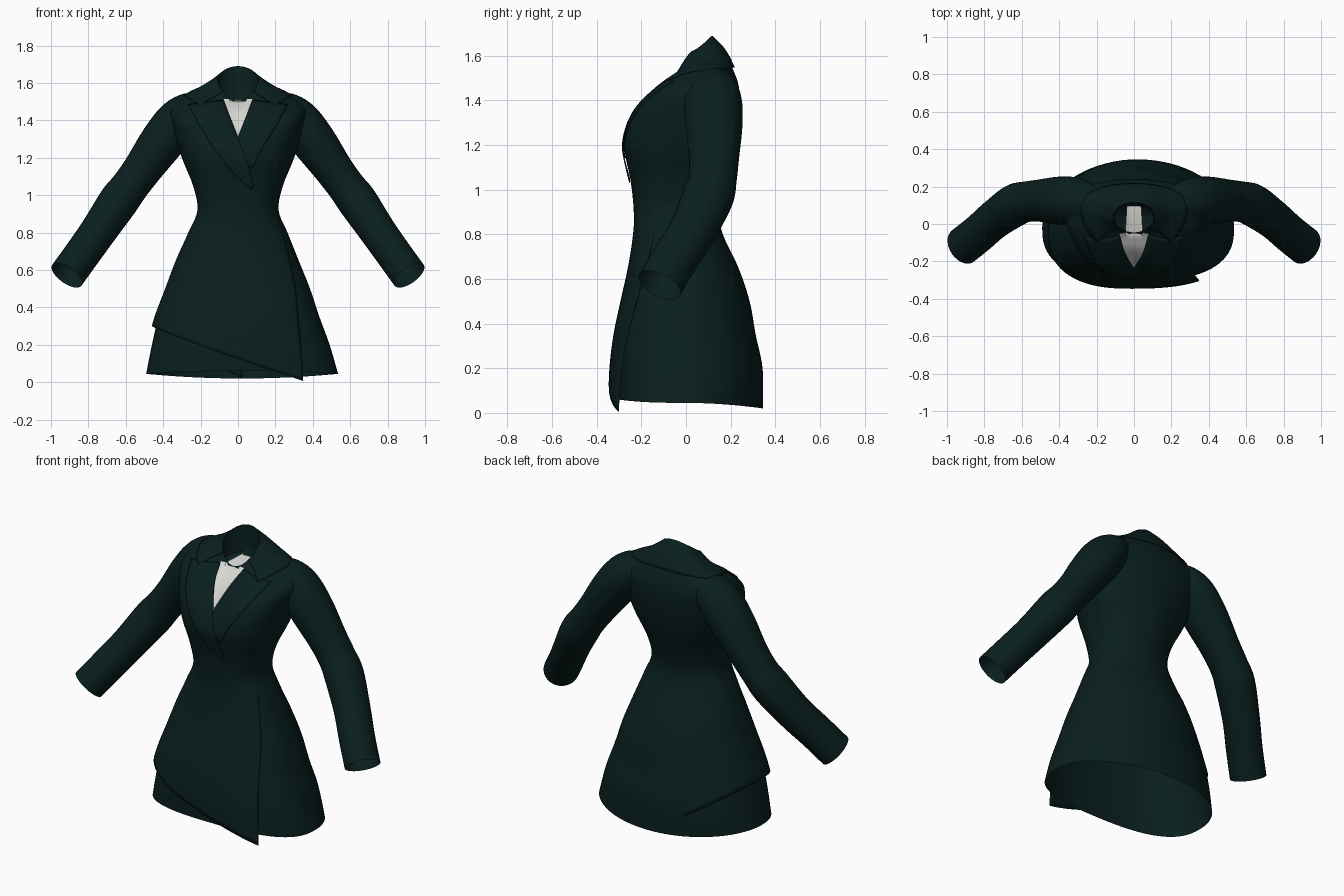
import bpy, math
from mathutils import Vector
from mathutils.bvhtree import BVHTree

if "Cube" in bpy.data.objects:
    bpy.data.objects.remove(bpy.data.objects["Cube"])


def material(name, rgb):
    m = bpy.data.materials.new(name)
    m.diffuse_color = (*rgb, 1)
    m.use_nodes = True
    m.node_tree.nodes["Principled BSDF"].inputs["Base Color"].default_value = m.diffuse_color
    return m


TEAL = material("dark_teal_cloth", (0.003, 0.0135, 0.0135))
WHITE = material("white_shirt", (0.68, 0.68, 0.65))

# Skirt rings: z, centre x, half width, y front, y back
LOWER = [(.04, .022, .513, -.305, .345), (.2, .015, .475, -.308, .343), (.35, .005, .43, -.298, .312),
         (.5, .005, .38, -.275, .285), (.65, 0, .325, -.25, .235), (.8, 0, .265, -.235, .165),
         (.92, 0, .217, -.235, .14), (1.05, 0, .24, -.25, .17)]
# Rings: z front, z side, z back, centre x, half width, y front, y side, y back
RINGS = [(z, z, z, cx, w, f, -.02, b) for z, cx, w, f, b in LOWER]
RINGS[0] = (.06, .045, .02) + RINGS[0][3:]
RINGS += [(1.19, 1.2, 1.2, 0, .30, -.28, .03, .215), (1.29, 1.37, 1.36, 0, .35, -.268, .08, .24),
          (1.37, 1.47, 1.47, 0, .365, -.225, .11, .235), (1.44, 1.545, 1.56, 0, .26, -.15, .1, .2),
          (1.485, 1.585, 1.63, 0, .175, -.08, .06, .165), (1.505, 1.62, 1.688, 0, .108, -.045, .03, .112)]
TOP = len(RINGS) - 1


def spline(rows, t):
    """Smooth interpolation through rows of numbers."""
    n = len(rows) - 1
    t = min(max(t, 0), n)
    i = min(int(t), n - 1)
    u = t - i
    a, b, c, d = (rows[min(max(i + k, 0), n)] for k in (-1, 0, 1, 2))
    return [q + .5 * u * (r - p + u * (2 * p - 5 * q + 4 * r - s + u * (3 * (q - r) + s - p)))
            for p, q, r, s in zip(a, b, c, d)]


def surface(th, t, off=0.0):
    """Point of the coat; th = 0 is the front, positive towards +x."""
    zf, zs, zb, cx, w, yf, ym, yb = spline(RINGS, t)
    s, c = math.sin(th), math.cos(th)
    p = 2 + .6 * min(max((11 - t) / 3, 0), 1) if c > 0 else 2
    e = 2 / p
    x = cx + w * math.copysign(abs(s) ** e, s)
    k = abs(c) ** e
    y = ym + ((yf if c > 0 else yb) - ym) * k
    tilt = 2 - .7 * min(max(t - 11, 0), 1)
    z = zs + ((zf if c > 0 else zb) - zs) * abs(c) ** tilt
    if c > 0:                                   # hollow between the lapels
        y += .04 * math.exp(-(x / .08) ** 2) * math.exp(-((t - 9.8) / 1.2) ** 2)
    return Vector((x + off * s, y - off * c, z))


def t_of(z):
    """Ring parameter of a height below the waist."""
    for i in range(len(LOWER) - 1):
        a, b = LOWER[i][0], LOWER[i + 1][0]
        if z <= b:
            return i + max(0, (z - a) / (b - a))
    return len(LOWER) - 1


def grid(name, rows, mat=TEAL, closed=False, thick=0.0, angle=40):
    """Mesh from rows of points."""
    n = len(rows[0])
    verts = [p for r in rows for p in r]
    faces = []
    for j in range(len(rows) - 1):
        for i in range(n if closed else n - 1):
            k = (i + 1) % n
            faces.append((j * n + i, j * n + k, (j + 1) * n + k, (j + 1) * n + i))
    me = bpy.data.meshes.new(name)
    me.from_pydata(verts, [], faces)
    me.materials.append(mat)
    ob = bpy.data.objects.new(name, me)
    bpy.context.collection.objects.link(ob)
    bpy.context.view_layer.objects.active = ob
    ob.select_set(True)
    bpy.ops.object.shade_smooth_by_angle(angle=math.radians(angle))
    ob.select_set(False)
    if thick:
        m = ob.modifiers.new("thickness", 'SOLIDIFY')
        m.thickness, m.offset = thick, 0
    return ob


# Coat body, open at the hem and neck
SEG = 72
body_rows = [[surface(2 * math.pi * i / SEG, j / 5) for i in range(SEG)] for j in range(TOP * 5 + 1)]
body = grid("coat_body", body_rows, closed=True)
tree = BVHTree.FromPolygons([v.co for v in body.data.vertices], [list(p.vertices) for p in body.data.polygons])

# Lining that closes the neck opening
lining = []
for k in range(7):
    u = k / 6
    ring = []
    for i in range(SEG):
        p = surface(2 * math.pi * i / SEG, TOP)
        f = 1 - .06 * u if u < .7 else .958 - (u - .7) * 3.19
        ring.append(Vector((p.x * f, .03 + (p.y - .03) * f, p.z * (1 - u) + 1.44 * u)))
    lining.append(ring)
grid("neck_lining", lining, closed=True)

# Asymmetric wrap panel over the skirt, running from the front edge to the back
panel = []
for j in range(31):
    v = j / 30
    row = []
    for i in range(73):
        u = i / 72
        edge = .54 + .62 * v ** 1.5
        th = edge + (-math.pi - edge) * u
        s, c = math.sin(th), math.cos(th)
        if c > 0:
            x = .47 * math.copysign(abs(s) ** .77, s)
            hem = max(0.0, .3 - .3 * (x + .47) / .77)
            lift = .026 + .016 * c
        else:
            hem = .02 + .28 * abs(s)
            lift = .026 * (1 + c)
        z = hem + (.9 - hem) * v
        p = surface(th, t_of(z), -.005 + lift * (1 - v))
        p.z = z
        row.append(p)
    panel.append(row)
grid("wrap_panel", panel, thick=.004)

# Sleeves: centre x, y, z and radius along the arm
ARM = [(.17, .115, 1.475, .06), (.245, .118, 1.455, .098), (.32, .122, 1.395, .119), (.41, .125, 1.28, .118),
       (.51, .125, 1.14, .104), (.58, .118, 1.045, .101), (.64, .098, .965, .106), (.745, .025, .81, .098),
       (.83, -.05, .69, .096), (.915, -.118, .572, .096)]
for side, label in ((1, "left"), (-1, "right")):
    rows = []
    count = (len(ARM) - 1) * 5
    for j in range(count + 1):
        t = j / 5
        x, y, z, r = spline(ARM, t)
        d = Vector(spline(ARM, t + .4)[:3]) - Vector(spline(ARM, t - .4)[:3])
        d.normalize()
        a = d.cross(Vector((0, 1, 0))).normalized()
        b = d.cross(a)
        row = []
        for i in range(28):
            q = side * 2 * math.pi * i / 28
            p = Vector((x, y, z)) + r * (math.cos(q) * a + 1.08 * math.sin(q) * b)
            row.append(Vector((p.x * side, p.y, p.z)))
        rows.append(row)
    grid(label + "_sleeve", rows, closed=True)


def patch(name, lines, off, mat=TEAL, thick=0.0, nu=10, nv=8):
    """Cloth laid on the front; lines hold left x, left z, right x, right z."""
    rows = []
    for j in range((len(lines) - 1) * nv + 1):
        f = j / nv
        i = min(int(f), len(lines) - 2)
        l = [a + (b - a) * (f - i) for a, b in zip(lines[i], lines[i + 1])]
        row = []
        for k in range(nu + 1):
            u = k / nu
            x, z = l[0] + (l[2] - l[0]) * u, l[1] + (l[3] - l[1]) * u
            hit = tree.ray_cast(Vector((x, -2, z)), Vector((0, 1, 0)))[0]
            row.append(Vector((x, (hit.y if hit else 0) - off, z)))
        rows.append(row)
    return grid(name, rows, mat, thick=thick)


# Shirt triangle in the neckline
patch("shirt_front", [(-.078, 1.515, .078, 1.515), (-.04, 1.41, .04, 1.41), (-.002, 1.31, .002, 1.31)], .006, WHITE)

# Lapels, the right one crossing over the left
patch("left_lapel", [(.078, 1.51, .265, 1.485), (.04, 1.41, .20, 1.36), (0, 1.31, .13, 1.25), (.0, 1.2, .075, 1.14)],
      .006, thick=.004)
patch("right_lapel", [(-.265, 1.485, -.078, 1.51), (-.20, 1.36, -.04, 1.41), (-.13, 1.25, 0, 1.31),
                      (-.03, 1.12, .055, 1.16), (.07, 1.03, .085, 1.05)], .009, thick=.004)

# Folded collar around the neck
collar = []
for j in range(11):
    v = j / 10
    t = TOP - 2.15 * v
    start = .85 - .1 * v
    collar.append([surface(start + (2 * math.pi - 2 * start) * i / 60, t, .003 + .008 * v) for i in range(61)])
grid("collar", collar, thick=.005)
